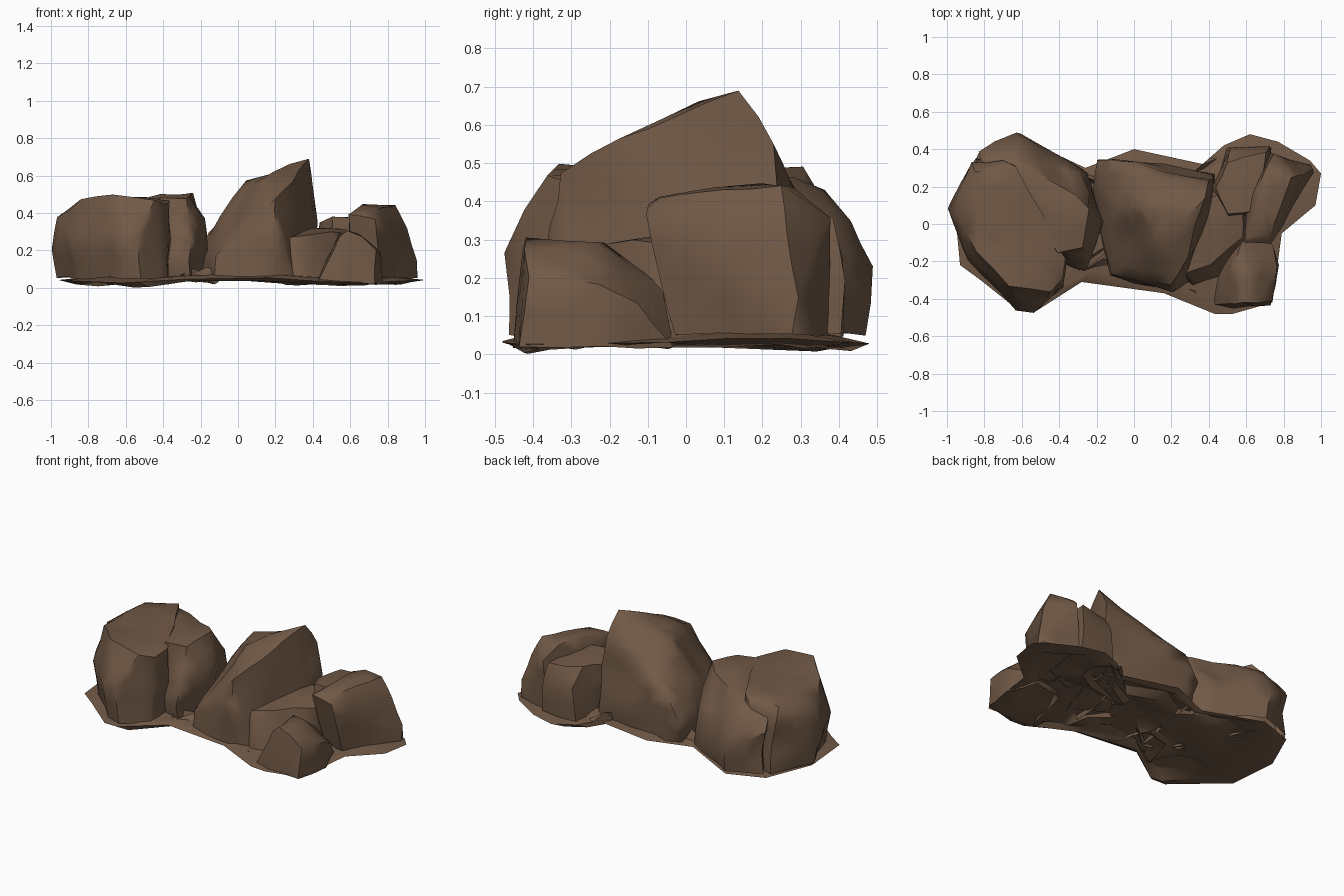
import bpy
import bmesh
import math
import random
from mathutils import noise

random.seed(4)

default_cube = bpy.data.objects.get("Cube")
if default_cube:
    bpy.data.objects.remove(default_cube, do_unlink=True)


def make_material(name, colour):
    material = bpy.data.materials.new(name)
    material.use_nodes = True
    material.diffuse_color = colour
    shader = material.node_tree.nodes["Principled BSDF"]
    shader.inputs["Base Color"].default_value = colour
    shader.inputs["Roughness"].default_value = 0.9
    return material


stone = make_material("brown stone", (0.165, 0.1, 0.062, 1))


def finish(name, builder):
    """Turn a bmesh into a shaded stone object."""
    bmesh.ops.recalc_face_normals(builder, faces=builder.faces)
    mesh = bpy.data.meshes.new(name)
    builder.to_mesh(mesh)
    builder.free()
    mesh.materials.append(stone)
    obj = bpy.data.objects.new(name, mesh)
    bpy.context.collection.objects.link(obj)
    bpy.ops.object.select_all(action="DESELECT")
    obj.select_set(True)
    bpy.context.view_layer.objects.active = obj
    bpy.ops.object.shade_smooth_by_angle(angle=math.radians(45))


def rock(name, foot, crown, ground=0.05, amount=0.025):
    """Angular boulder: hull of a ground outline and upper corners."""
    builder = bmesh.new()
    for x, y in foot:
        builder.verts.new((x, y, ground))
    for corner in crown:
        builder.verts.new(corner)
    bmesh.ops.convex_hull(builder, input=builder.verts)
    loose = [v for v in builder.verts if not v.link_faces]
    bmesh.ops.delete(builder, geom=loose, context="VERTS")
    # Open the hidden underside, where the boulder sits in the slab
    buried = [f for f in builder.faces
              if all(v.co.z < ground + 0.001 for v in f.verts)]
    bmesh.ops.delete(builder, geom=buried, context="FACES")
    # Divide large faces and wear them unevenly
    for limit in (0.2, 0.14):
        long_edges = [e for e in builder.edges if e.calc_length() > limit]
        bmesh.ops.subdivide_edges(builder, edges=long_edges, cuts=1)
        bmesh.ops.triangulate(builder, faces=builder.faces)
    for vert in builder.verts:
        vert.co += noise.noise_vector(vert.co * 5) * amount
    finish(name, builder)


# Broad boulder on the right end
rock("broad_boulder",
     [(-.96, .1), (-.86, -.2), (-.62, -.42), (-.52, -.46), (-.38, -.34),
      (-.37, -.18), (-.64, .3), (-.84, .34)],
     [(-1, .08, .2), (-.97, .06, .38), (-.88, -.2, .25), (-.85, -.15, .47),
      (-.62, -.46, .27), (-.53, -.48, .26), (-.68, -.33, .49),
      (-.45, -.36, .48), (-.38, -.3, .45), (-.36, -.2, .47),
      (-.63, .3, .48), (-.84, .28, .45), (-.86, .34, .38), (-.7, .34, .43)])

# Lumpy boulder tucked behind it
rock("lumpy_boulder",
     [(-.82, .38), (-.62, .46), (-.38, .31), (-.26, .26), (-.19, .02),
      (-.26, -.23), (-.37, -.2)],
     [(-.82, .4, .32), (-.8, .36, .39), (-.62, .49, .23), (-.6, .42, .36),
      (-.66, .35, .43), (-.4, .33, .3), (-.42, .22, .49), (-.27, .27, .3),
      (-.24, .09, .49), (-.17, .02, .36), (-.17, .02, .2), (-.27, -.12, .48),
      (-.26, -.24, .25), (-.4, -.16, .48)], amount=0.04)

# Tall leaning boulder in the middle
rock("peaked_boulder",
     [(-.18, .3), (-.1, .35), (.42, .27), (.45, .1), (.3, -.3), (.16, -.35),
      (-.12, -.28), (-.18, 0)],
     [(-.22, .18, .16), (-.2, .34, .2), (-.1, .06, .37), (.05, .1, .57),
      (.13, .1, .59), (.28, .03, .65), (.37, .13, .68), (.41, .22, .54),
      (.42, .25, .36), (.28, -.18, .56), (.2, -.33, .47), (.2, -.36, .33),
      (-.12, -.27, .17), (.12, -.08, .57), (-.1, .34, .34)])

# Low ledge filling the gap in front of the peak
rock("low_ledge",
     [(.22, -.25), (.32, -.32), (.46, -.28), (.6, -.1), (.6, .2), (.3, .2)],
     [(.27, -.27, .28), (.33, -.3, .2), (.42, -.22, .29), (.58, -.08, .29),
      (.58, .2, .32), (.3, .1, .33)])

# Small front boulder
rock("small_front_boulder",
     [(.41, -.42), (.52, -.45), (.73, -.43), (.78, -.22), (.7, -.03),
      (.5, -.08)],
     [(.54, -.43, .27), (.58, -.42, .3), (.66, -.42, .27), (.74, -.41, .2),
      (.76, -.23, .18), (.63, -.23, .29), (.54, -.22, .29), (.74, -.12, .14),
      (.58, -.07, .18)], ground=0.02, amount=0.015)

# Back boulder between the peak and the block
rock("back_boulder",
     [(.42, .2), (.5, .4), (.73, .42), (.72, .1), (.5, -.02)],
     [(.44, .2, .36), (.5, .33, .37), (.52, .4, .25), (.7, .37, .37),
      (.73, .42, .2), (.66, .08, .37), (.5, .05, .38)])

# Blocky boulder on the left end
rock("block_boulder",
     [(.62, -.02), (.76, -.02), (.96, .28), (.94, .32), (.72, .38), (.6, .2)],
     [(.59, -.1, .39), (.62, -.07, .41), (.74, -.1, .37), (.73, -.06, .41),
      (.67, .2, .45), (.7, .28, .44), (.84, .25, .44), (.91, .27, .31),
      (.74, .37, .36), (.95, .3, .15), (.6, .1, .3)], amount=0.015)


# Thin uneven slab of ground with a crumpled underside
def ground_height(x):
    return 0.03 - 0.015 * math.cos((x - 0.68) * 4.7)


outline = [(-.96, .1), (-.93, -.22), (-.82, -.3), (-.62, -.46), (-.53, -.47),
           (-.28, -.31), (.16, -.37), (.43, -.48), (.53, -.48), (.74, -.42),
           (.79, -.05), (.97, .1), (1, .27), (.94, .34), (.77, .44),
           (.62, .48), (.48, .42), (.37, .32), (0, .4), (-.26, .3),
           (-.6, .46), (-.83, .38)]
slab = bmesh.new()
rings = []
# Each ring: outline scale, lift, and how far its points may be pushed up
for scale, lift, crumple in ((0.8, 0.035, 0), (1, 0.01, 0.005),
                             (0.9, -0.015, 0.03), (0.75, 0, 0.09),
                             (0.6, -0.01, 0.09), (0.42, 0, 0.09),
                             (0.2, 0, 0.06)):
    ring = []
    for x, y in outline:
        height = ground_height(x) + lift + random.uniform(0, crumple)
        ring.append(slab.verts.new((x * scale, y * scale, max(height, 0))))
    rings.append(ring)
for upper, lower in zip(rings, rings[1:]):
    for i in range(len(outline)):
        j = (i + 1) % len(outline)
        slab.faces.new((upper[i], upper[j], lower[j], lower[i]))
slab.faces.new(rings[0])
slab.faces.new(rings[-1])
bmesh.ops.triangulate(slab, faces=slab.faces)
finish("ground_slab", slab)
